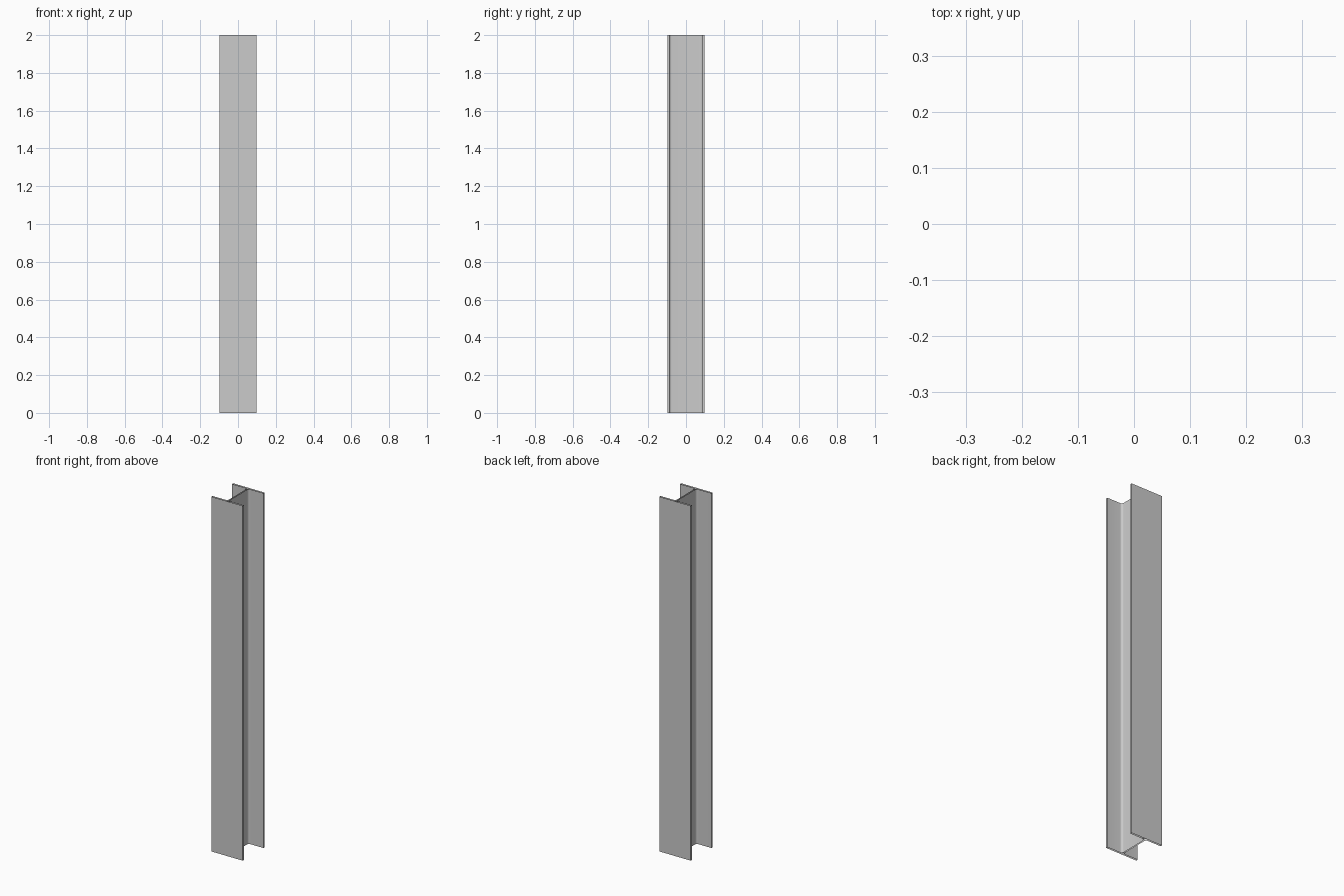
import bpy, bmesh
from math import sin, cos, pi

if "Cube" in bpy.data.objects:
    bpy.data.objects.remove(bpy.data.objects["Cube"])

H, B, D = 2.0, 0.098, 0.098      # length, half width (x), half depth (y)
TF, TW, R = 0.010, 0.0035, 0.012  # flange thickness, half web, root fillet
N = 6                             # fillet segments

# One quarter of the H profile: flange tip, root fillet, web
inner = D - TF
quarter = [(B, D), (B, inner)]
for i in range(N + 1):
    a = pi / 2 * i / N
    quarter.append((TW + R - R * sin(a), inner - R + R * cos(a)))

# Mirror into the full outline
half = quarter + [(x, -y) for x, y in reversed(quarter)]
outline = half + [(-x, y) for x, y in reversed(half)]

# Extrude the outline into open-ended walls
bm = bmesh.new()
low = [bm.verts.new((x, y, 0)) for x, y in outline]
high = [bm.verts.new((x, y, H)) for x, y in outline]
n = len(outline)
for i in range(n):
    j = (i + 1) % n
    bm.faces.new((low[i], low[j], high[j], high[i]))
bmesh.ops.recalc_face_normals(bm, faces=bm.faces)
mesh = bpy.data.meshes.new("steel_h_beam")
bm.to_mesh(mesh)
bm.free()
beam = bpy.data.objects.new("steel_h_beam", mesh)
bpy.context.collection.objects.link(beam)

# Smooth the root fillets, keep the flange edges sharp
bpy.context.view_layer.objects.active = beam
beam.select_set(True)
bpy.ops.object.shade_smooth_by_angle(angle=pi / 6)
